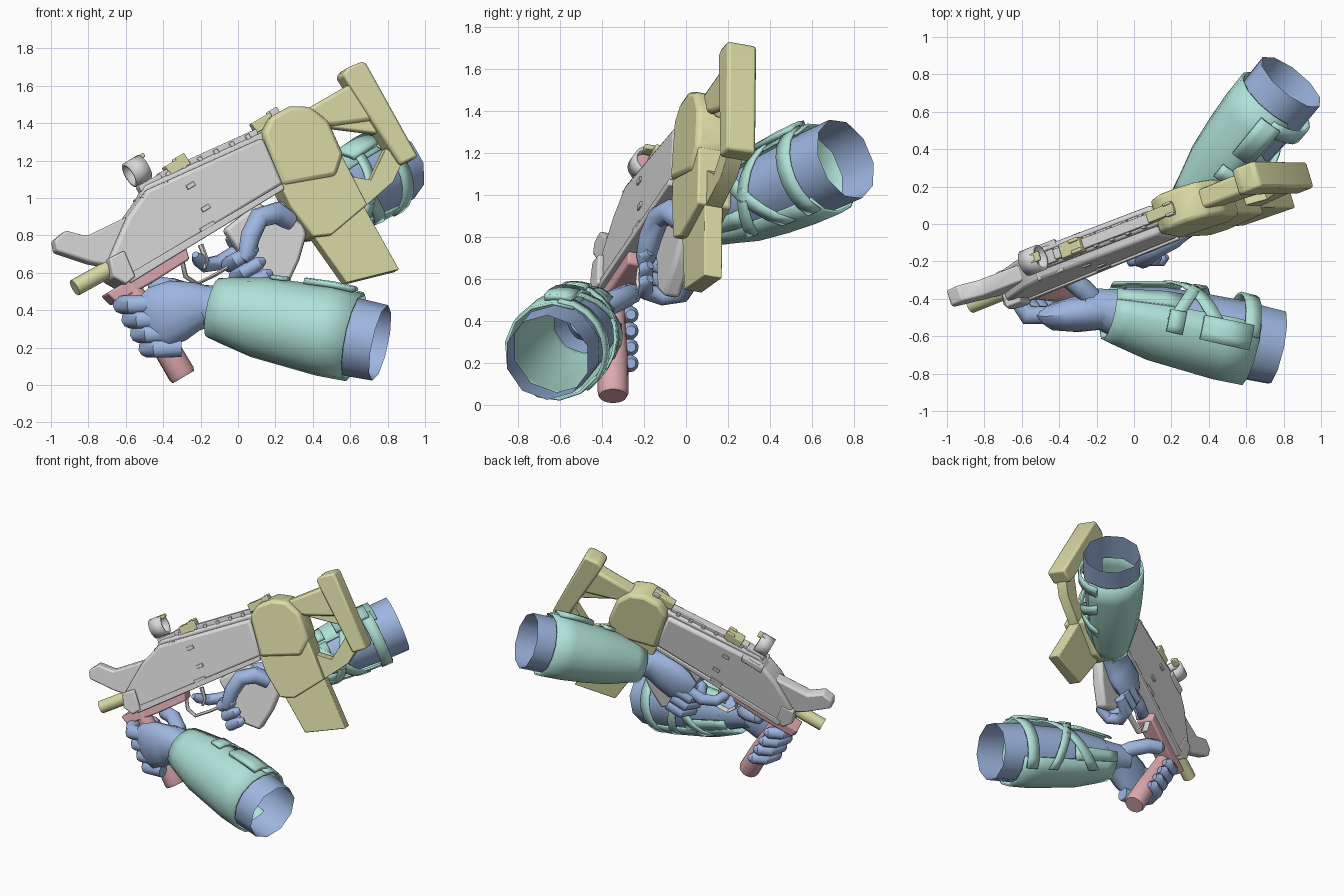
import bpy, bmesh
from math import radians, cos, sin
from mathutils import Vector, Matrix

if "Cube" in bpy.data.objects:
    bpy.data.objects.remove(bpy.data.objects["Cube"], do_unlink=True)


def material(name, *rgb):
    m = bpy.data.materials.new(name)
    m.use_nodes = True
    m.diffuse_color = (*rgb, 1)
    m.node_tree.nodes["Principled BSDF"].inputs["Base Color"].default_value = (*rgb, 1)
    return m


GREY = material("light_grey", .7, .7, .7)
KHAKI = material("khaki", .7, .71, .38)
BLUE = material("soft_blue", .34, .47, .75)
TEAL = material("pale_teal", .43, .76, .68)
RED = material("dusty_pink", .72, .4, .43)

# Frame of the tilted gun: along to the stock, up, and across
ALONG = Vector((.813, .33, .48)).normalized()
UP = Vector((-.508, 0, .861)).normalized()
SIDE = UP.cross(ALONG)
made = []


def finish(name, mat, bm, thick=0, bevel=0):
    bmesh.ops.recalc_face_normals(bm, faces=bm.faces)
    mesh = bpy.data.meshes.new(name)
    bm.to_mesh(mesh)
    bm.free()
    mesh.materials.append(mat)
    ob = bpy.data.objects.new(name, mesh)
    bpy.context.collection.objects.link(ob)
    if thick:
        mod = ob.modifiers.new("Thickness", "SOLIDIFY")
        mod.thickness, mod.offset = thick, 0
    if bevel:
        mod = ob.modifiers.new("Bevel", "BEVEL")
        mod.width, mod.segments = bevel, 2
        mod.limit_method = "ANGLE"
    made.append(ob)
    return ob


def on_gun(x, z, s=0):
    """Point on the gun's middle plane at x, z, then moved across by s."""
    return Vector((x, .33 * (.912 * x + .538 * z) - .235, z)) + SIDE * s


def plate(name, mat, outline, half, bevel=.01, offset=0):
    bm = bmesh.new()
    rings = [[bm.verts.new(on_gun(x, z, offset + s)) for x, z in outline] for s in (-half, half)]
    for ring in rings:
        bm.faces.new(ring)
    for i in range(len(outline)):
        j = (i + 1) % len(outline)
        bm.faces.new((rings[0][i], rings[0][j], rings[1][j], rings[1][i]))
    return finish(name, mat, bm, bevel=bevel)


def box(name, mat, centre, size, bevel=.006):
    """Box in the gun frame; size is along, across, up."""
    bm = bmesh.new()
    axes = Matrix((ALONG, SIDE, UP)).transposed().to_4x4()
    scale = Matrix.Diagonal((*size, 1))
    bmesh.ops.create_cube(bm, size=1, matrix=Matrix.Translation(centre) @ axes @ scale)
    return finish(name, mat, bm, bevel=bevel)


def ring_point(centre, axis, ref, angle, r1, r2):
    e1 = (ref - axis * ref.dot(axis)).normalized()
    e2 = axis.cross(e1)
    return centre + e1 * (r1 * cos(radians(angle))) + e2 * (r2 * sin(radians(angle)))


def loft(name, mat, path, radii, ref, arc=(0, 360), sides=10, cap=True, thick=0):
    bm = bmesh.new()
    path = [Vector(p) for p in path]
    full = arc[1] - arc[0] == 360
    count = sides if full else sides + 1
    rings = []
    for i, p in enumerate(path):
        axis = (path[min(i + 1, len(path) - 1)] - path[max(i - 1, 0)]).normalized()
        r = radii[i] if isinstance(radii[i], tuple) else (radii[i], radii[i])
        rings.append([bm.verts.new(ring_point(p, axis, ref, arc[0] + (arc[1] - arc[0]) * k / sides, *r))
                      for k in range(count)])
    for a, b in zip(rings, rings[1:]):
        for k in range(sides):
            n = (k + 1) % count
            bm.faces.new((a[k], a[n], b[n], b[k]))
    if cap and full:
        bm.faces.new(rings[0])
        bm.faces.new(rings[-1])
    return finish(name, mat, bm, thick=thick)


# Receiver, muzzle shroud and top rail
plate("receiver", GREY, [(-.71, .66), (-.61, .89), (-.51, 1.03), (.11, 1.31), (.22, 1.06), (-.63, .54)], .085, .02, -.008)
plate("receiver_ridge", GREY, [(-.59, .88), (-.51, 1.06), (.13, 1.35), (.17, 1.2), (-.4, .9)], .045, .015)
plate("muzzle_shroud", GREY, [(-.99, .77), (-.93, .82), (-.82, .79), (-.57, .91), (-.5, .72),
                              (-.7, .63), (-.8, .65), (-.98, .71)], .045, .012)
plate("muzzle_collar", GREY, [(-.72, .66), (-.64, .7), (-.58, .56), (-.63, .52), (-.7, .56)], .1, .01, -.02)
plate("top_rail", GREY, [(-.42, 1.09), (.1, 1.33), (.1, 1.37), (-.43, 1.13)], .028, .006)
plate("lower_rail", GREY, [(-.62, .57), (.21, 1.06), (.22, 1.03), (-.6, .53)], .094, .006, -.01)
plate("side_rail", GREY, [(-.54, 1.0), (-.4, 1.08), (-.39, 1.04), (-.52, .96)], .09, .006)
for i in range(6):
    box("rail_tooth", GREY, on_gun(-.38 + i * .085, 1.12 + i * .04), (.025, .08, .03), .004)
for i, (x, z) in enumerate(((-.2, .93), (-.19, .83), (-.28, 1.05))):
    for s in (-.095, .08):
        box("side_catch", GREY, on_gun(x, z, s), (.05 + .04 * (i == 1), .014, .025), .003)

# Barrel, lower guard and foregrip
loft("barrel", KHAKI, [on_gun(-.88, .515, -.025), on_gun(-.6, .67, -.025)], [.046, .046], UP, sides=12)
plate("lower_guard", RED, [(-.72, .48), (-.3, .73), (-.28, .66), (-.47, .54), (-.67, .43)], .065, .01, -.015)
GRIP = on_gun(-.3, .037, -.03)
loft("foregrip", RED, [GRIP + UP * t for t in (0, .02, .22, .4, .6)], [.066, .074, .072, .06, .052], ALONG, sides=14)

# Rear housing, magazine and stock
plate("rear_housing", KHAKI, [(.11, 1.33), (.15, 1.42), (.25, 1.475), (.36, 1.475), (.46, 1.4), (.54, 1.22),
                              (.5, 1.1), (.21, 1.05)], .1, .025)
plate("magazine_well", KHAKI, [(.2, 1.07), (.53, 1.22), (.67, .95), (.48, .79), (.38, .78), (.26, .94)], .085)
plate("magazine", KHAKI, [(.33, .88), (.57, .54), (.85, .61), (.65, .97)], .045, .006)
plate("stock_beam", KHAKI, [(.34, 1.46), (.6, 1.61), (.72, 1.41), (.5, 1.38), (.44, 1.38)], .055, .02)
plate("stock_underbeam", KHAKI, [(.46, 1.4), (.72, 1.42), (.74, 1.34), (.5, 1.37)], .03)
plate("stock_strut", KHAKI, [(.52, 1.22), (.58, 1.11), (.7, 1.09), (.78, 1.26), (.87, 1.19), (.82, 1.08), (.66, .94)], .04)
plate("butt_plate", KHAKI, [(.54, 1.65), (.565, 1.685), (.65, 1.72), (.67, 1.705), (.945, 1.21), (.85, 1.165)], .073, .015)

# Pistol grip, trigger and guard
plate("pistol_grip", GREY, [(.1, .97), (.34, .86), (.36, .8), (.32, .66), (.25, .51), (.13, .54),
                            (.04, .66), (-.08, .83)], .042, .02)
loft("trigger_guard", GREY, [on_gun(x, z) for x, z in
     ((-.31, .71), (-.28, .58), (-.22, .54), (-.12, .59), (.03, .68))], [(.025, .011)] * 5, SIDE, sides=6)
loft("trigger", GREY, [on_gun(-.2, .75), on_gun(-.17, .67), on_gun(-.18, .62)], [.016, .014, .01], SIDE, sides=6)

# Sights
box("sight_base", GREY, on_gun(-.47, 1.07), (.14, .07, .05))
loft("sight_ring", GREY, [on_gun(-.58, 1.12), on_gun(-.5, 1.167)], [.064, .064], UP, sides=16, cap=False, thick=.016)
loft("sight_lens", RED, [on_gun(-.545, 1.14), on_gun(-.54, 1.143)], [.056, .056], UP, sides=16)
box("sight_knob", KHAKI, on_gun(-.53, 1.215), (.06, .05, .025))
box("middle_sight", KHAKI, on_gun(-.33, 1.17), (.13, .08, .06))
box("rear_sight", KHAKI, on_gun(.15, 1.41), (.17, .06, .06))
for s in (-.03, .03):
    box("middle_sight_ear", KHAKI, on_gun(-.31, 1.2, s), (.06, .02, .05))
    box("rear_sight_ear", GREY, on_gun(.19, 1.45, s), (.05, .015, .05))


# Forearms: blue inner sleeve seen through the gap of a teal guard
def forearm(side, wrist, end, gap, flap, stations):
    wrist, end, gap = Vector(wrist), Vector(end), Vector(gap)
    axis = (end - wrist).normalized()

    def radius(t):
        for (t0, r0), (t1, r1) in zip(stations, stations[1:]):
            if t <= t1:
                return r0 + (r1 - r0) * (t - t0) / (t1 - t0)
        return stations[-1][1]

    def part(name, mat, ts, grow, arc, sides, thick=0):
        loft(side + name, mat, [wrist.lerp(end, t) for t in ts], [radius(t) + grow for t in ts],
             gap, arc, sides, False, thick)

    part("_cuff", BLUE, (.78, 1), -.006, (0, 360), 10)
    part("_wrist", BLUE, (-.12, 0, .15), -.015, (0, 360), 10)
    part("_inner_sleeve", BLUE, (.1, .3, .5, .8), -.01, (-65, 65), 5)
    part("_guard", TEAL, (.04, .12, .3, .5, .68, .85), .016, (48, 312), 10, .014)
    for arc in ((24, 50), (310, 336)):
        part("_wrist_wing", TEAL, (.04, .12, .3, .42), .016, arc, 2, .014)
    part("_flap", TEAL, (.52, .68, .8), .036, flap, 3, .03)
    part("_buckle", TEAL, (.33, .42), .032, flap, 3, .02)
    for t0, t1, wide in ((.78, .8, .045), (.25, .62, .045), (.6, .36, .035)):
        bm = bmesh.new()
        rows = []
        for k in range(9):
            t = t0 + (t1 - t0) * k / 8
            rows.append([bm.verts.new(ring_point(wrist.lerp(end, q), axis, gap, -68 + 17 * k,
                                                 radius(q) + .024, radius(q) + .024)) for q in (t - wide, t + wide)])
        for a, b in zip(rows, rows[1:]):
            bm.faces.new((a[0], a[1], b[1], b[0]))
        finish(side + "_strap", TEAL, bm, thick=.014)


forearm("left", (-.17, -.455, .42), (.76, -.66, .225), (0, .95, .3), (55, 85),
        [(-.2, .1), (0, .13), (.15, .165), (.3, .195), (.7, .222), (1, .212)])
forearm("right", (.29, .09, .87), (.84, .76, 1.17), (.75, -.6, .1), (275, 305),
        [(-.2, .08), (0, .1), (.15, .13), (.35, .18), (.7, .205), (1, .208)])


def finger(name, points, r=.038):
    loft(name, BLUE, points, [r, r * 1.1, r * 1.05, r, r * .85, r * .4][:len(points) - 1] + [r * .5], UP, sides=10)


# Left hand wrapped round the foregrip
loft("left_palm", BLUE, [(-.12, -.46, .42), (-.22, -.47, .42), (-.32, -.485, .4), (-.42, -.495, .36), (-.48, -.48, .34)],
     [(.1, .1), (.13, .1), (.165, .095), (.17, .075), (.14, .04)], UP, sides=14)
for i in range(4):
    c = GRIP + UP * (.18 + .09 * i)
    finger("left_finger", [c + Vector(o) for o in ((.08, -.14, 0), (-.05, -.14, 0), (-.1, -.06, 0),
                                                  (-.08, .04, 0), (-.01, .085, 0), (.02, .085, 0))], .048)
finger("left_thumb", [(-.2, -.42, .45), (-.27, -.35, .49), (-.36, -.28, .52), (-.45, -.26, .53), (-.48, -.26, .53)], .052)

# Right hand wrapped round the pistol grip
loft("right_palm", BLUE, [(.33, .13, .89), (.26, .06, .88), (.16, .02, .82), (.06, .0, .75), (-.01, -.03, .7)],
     [(.09, .085), (.11, .09), (.14, .085), (.14, .07), (.1, .04)], UP, sides=14)
for i in range(3):
    c = on_gun(.1, .65) + UP * (-.08 + .075 * i)
    finger("right_finger", [c + ALONG * a + SIDE * s for a, s in
                            ((.04, .1), (-.07, .1), (-.13, .02), (-.11, -.07), (-.02, -.1), (.01, -.09))], .041)
finger("right_index", [on_gun(.02, .73, .08), on_gun(-.07, .67, .09), on_gun(-.16, .65, .06),
                       on_gun(-.21, .67, 0), on_gun(-.24, .69, -.04)], .038)
finger("right_thumb", [on_gun(.27, .87, -.02), on_gun(.19, .91, -.06), on_gun(.09, .88, -.08),
                       on_gun(.04, .78, -.09), on_gun(.02, .68, -.09), on_gun(0, .65, -.09)], .055)

# Smooth shading with sharp edges kept
bpy.ops.object.select_all(action="DESELECT")
for ob in made:
    ob.select_set(True)
bpy.context.view_layer.objects.active = made[0]
bpy.ops.object.shade_smooth_by_angle(angle=radians(40))
